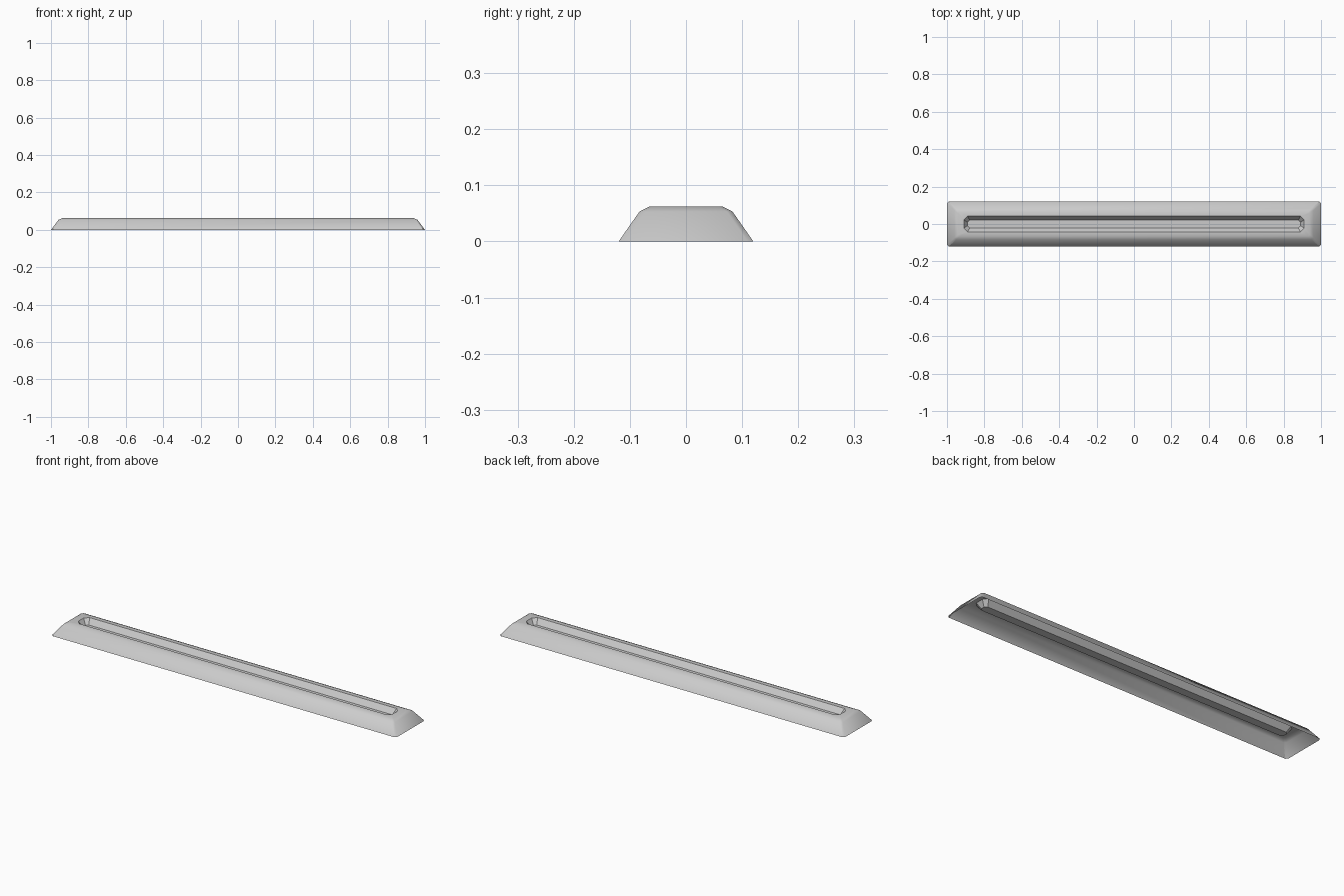
import bpy
import bmesh
import math

cube = bpy.data.objects.get("Cube")
if cube:
    bpy.data.objects.remove(cube, do_unlink=True)

grey = bpy.data.materials.new("light_grey")
grey.use_nodes = True
colour = (0.6, 0.6, 0.6, 1)
grey.diffuse_color = colour
grey.node_tree.nodes["Principled BSDF"].inputs["Base Color"].default_value = colour


def ring(bm, half_x, half_y, z, cut):
    """Rectangle with cut corners, counter-clockwise."""
    points = []
    for sx, sy in ((1, 1), (-1, 1), (-1, -1), (1, -1)):
        pair = [(sx * half_x, sy * (half_y - cut)), (sx * (half_x - cut), sy * half_y)]
        points += pair if sx * sy > 0 else pair[::-1]
    return [bm.verts.new((x, y, z)) for x, y in points]


# Half length, half width, height and corner cut, from the base up and into the slot
sections = [
    (1.0, 0.12, 0.0, 0.01),
    (0.96, 0.083, 0.053, 0.01),
    (0.94, 0.065, 0.062, 0.008),
    (0.91, 0.042, 0.062, 0.02),
    (0.89, 0.021, 0.034, 0.012),
]

# Open-bottomed bar with bevelled top and a long recessed slot
bm = bmesh.new()
rings = [ring(bm, *section) for section in sections]
for low, high in zip(rings, rings[1:]):
    for i in range(len(low)):
        j = (i + 1) % len(low)
        bm.faces.new((low[i], low[j], high[j], high[i]))
bm.faces.new(rings[-1])

mesh = bpy.data.meshes.new("slotted_bar")
bm.to_mesh(mesh)
bm.free()
mesh.materials.append(grey)
bar = bpy.data.objects.new("slotted_bar", mesh)
bpy.context.collection.objects.link(bar)

# Smooth bevels, sharp slot rim
bpy.ops.object.select_all(action="DESELECT")
bar.select_set(True)
bpy.context.view_layer.objects.active = bar
bpy.ops.object.shade_smooth_by_angle(angle=math.radians(35))
